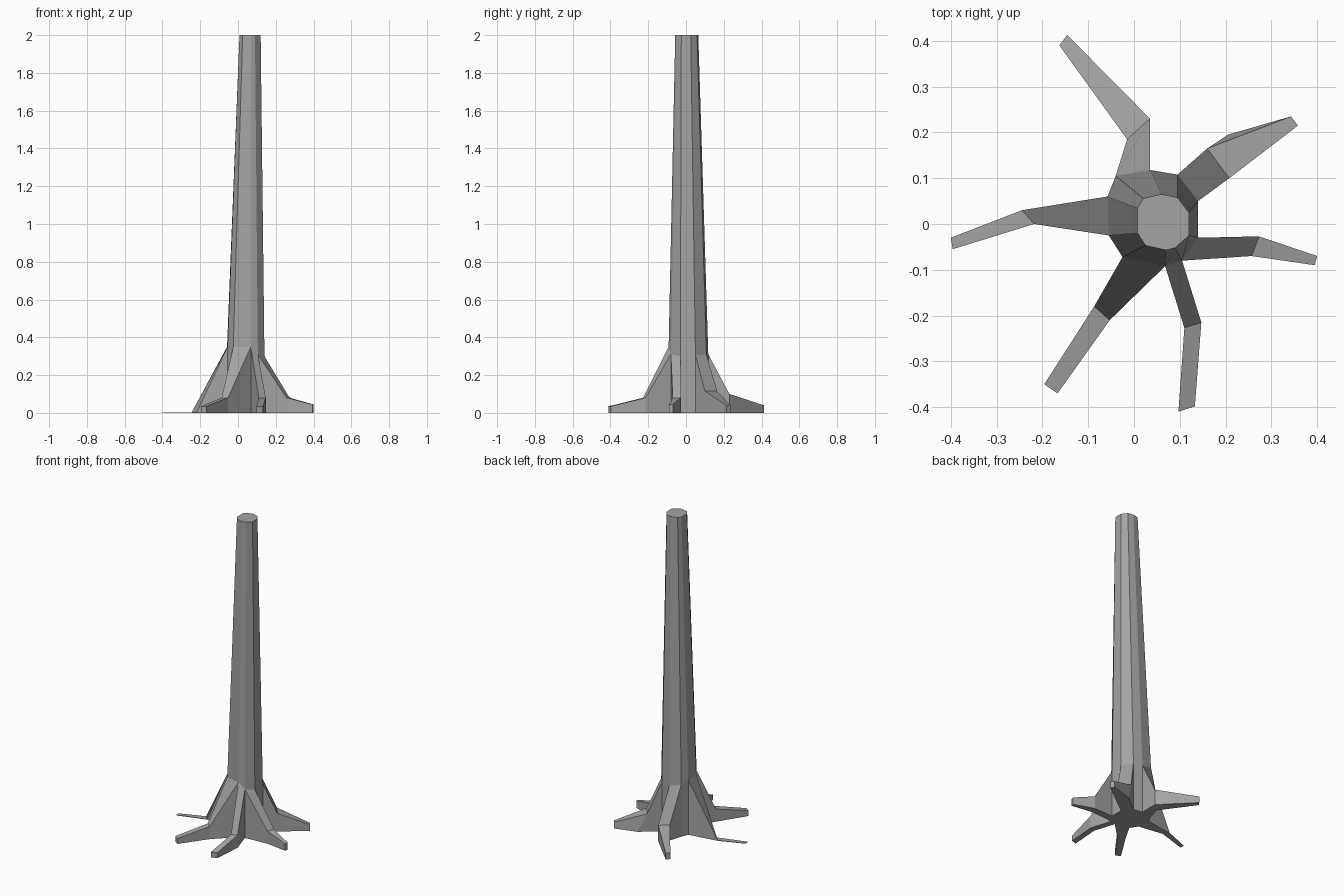
import bpy
import bmesh

old = bpy.data.objects.get("Cube")
if old:
    bpy.data.objects.remove(old, do_unlink=True)

CM = 0.01  # outlines below are written in hundredths of a unit
HEIGHT = 2.0

bark = bpy.data.materials.new("grey_bark")
bark.use_nodes = True
bark.diffuse_color = (0.37, 0.37, 0.37, 1)
bark.node_tree.nodes["Principled BSDF"].inputs["Base Color"].default_value = bark.diffuse_color

# Trunk outlines, clockwise from the back: collar (x, y, z) and top cut (x, y)
COLLAR = [(-4, 10.5, 33), (3.5, 11.8, 31), (9.5, 10.8, 31), (14, 5, 30.5), (14, -3, 30),
          (10.5, -8, 31), (6.8, -9.2, 35), (-2.5, -7.2, 35), (-5.5, -2.5, 35), (-5.8, 6, 35)]
TOP = [(2, 5.6), (6, 6.5), (9.5, 5.8), (12, 2.5), (12, -2.5),
       (9, -5.2), (7, -5.7), (2.5, -4.7), (0.8, -2), (0.8, 3.5)]

# Roots: collar edge, knee pair, knee height, tip pair, tip height, base flare of the first side
ROOTS = {
    "back_root": (0, (-1.5, 18.5), (3.5, 23), 10, (-16.3, 39), (-14.6, 41.3), 4, (0, 0)),
    "back_left_root": (2, (16, 16.5), (20.8, 10), 11.5, (34.3, 23.5), (35.8, 21.5), 4, (4.5, 3)),
    "left_root": (4, (27.3, -2.7), (25.7, -7), 8, (40, -7), (39.5, -9), 4.5, (0, 0)),
    "front_left_root": (5, (14.7, -21.5), (11, -22.7), 8, (13.3, -39.8), (9.7, -41), 3.5, (0, 0)),
    "front_right_root": (6, (-5.3, -21), (-8.7, -18), 8, (-16.7, -37), (-19.6, -35), 3.5, (0, 0)),
    "right_root": (8, (-21.8, 0), (-24.5, 3), 0.3, (-39.6, -5.5), (-40, -3), 0.3, (0, 0)),
}


def finish(name, bm):
    bmesh.ops.recalc_face_normals(bm, faces=bm.faces[:])
    mesh = bpy.data.meshes.new(name)
    bm.to_mesh(mesh)
    bm.free()
    mesh.materials.append(bark)
    obj = bpy.data.objects.new(name, mesh)
    bpy.context.collection.objects.link(obj)


def point(bm, p, z):
    return bm.verts.new((p[0] * CM, p[1] * CM, z * CM))


# Tapered trunk; its skirt stays open where a root grows out
def build_trunk():
    bm = bmesh.new()
    base = [point(bm, p, 0) for p in COLLAR]
    collar = [point(bm, p, p[2]) for p in COLLAR]
    top = [point(bm, p, HEIGHT / CM) for p in TOP]
    rooted = {root[0] for root in ROOTS.values()}
    count = len(COLLAR)
    for i in range(count):
        j = (i + 1) % count
        bm.faces.new((collar[j], collar[i], top[i], top[j]))
        if i not in rooted:
            bm.faces.new((base[j], base[i], collar[i], collar[j]))
    bm.faces.new(top[::-1])
    bm.faces.new(base)
    finish("trunk", bm)


# Root wedge: two sloping lengths with upright sides and a blunt tip
def build_root(name, edge, knee_a, knee_b, knee_z, tip_a, tip_b, tip_z, flare):
    bm = bmesh.new()
    a, b = COLLAR[edge], COLLAR[(edge + 1) % len(COLLAR)]
    foot_a = (knee_a[0] + flare[0], knee_a[1] + flare[1])
    sections = []
    for pa, pb, za, zb, ground_a in ((a, b, a[2], b[2], a),
                                     (knee_a, knee_b, knee_z, knee_z, foot_a),
                                     (tip_a, tip_b, tip_z, tip_z, tip_a)):
        sections.append((point(bm, ground_a, 0), point(bm, pa, za),
                         point(bm, pb, zb), point(bm, pb, 0)))
    for near, far in zip(sections, sections[1:]):
        for i in range(4):
            j = (i + 1) % 4
            bm.faces.new((near[i], near[j], far[j], far[i]))
    bm.faces.new(sections[-1])
    finish(name, bm)


build_trunk()
for root_name, spec in ROOTS.items():
    build_root(root_name, *spec)
